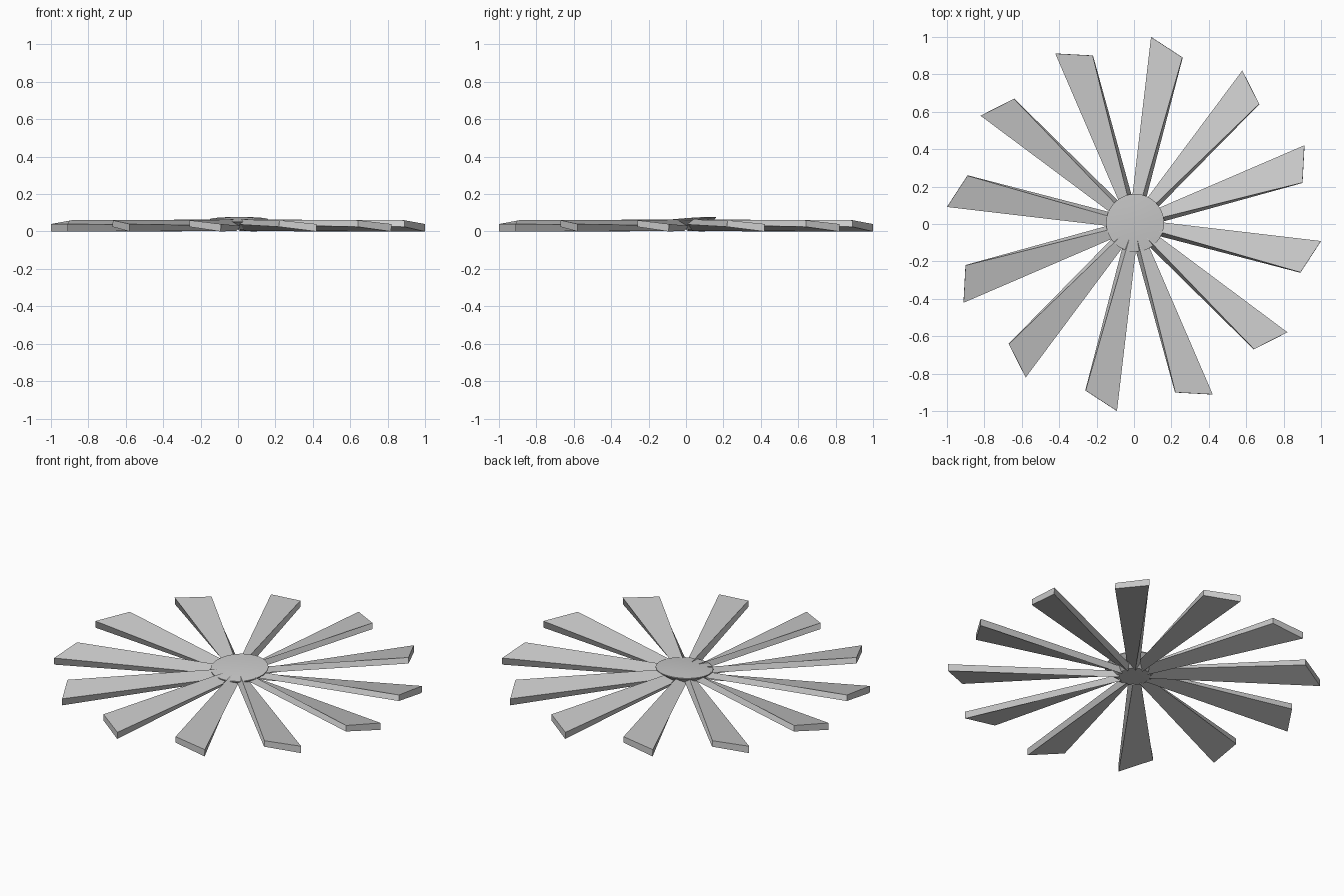
import bpy, bmesh, math
from mathutils import Matrix

if "Cube" in bpy.data.objects:
    bpy.data.objects.remove(bpy.data.objects["Cube"])

grey = bpy.data.materials.new("light_grey")
grey.diffuse_color = (0.6, 0.6, 0.6, 1)
grey.use_nodes = True
grey.node_tree.nodes["Principled BSDF"].inputs["Base Color"].default_value = grey.diffuse_color


def finish(name, bm):
    bmesh.ops.recalc_face_normals(bm, faces=bm.faces)
    me = bpy.data.meshes.new(name)
    bm.to_mesh(me)
    bm.free()
    me.materials.append(grey)
    ob = bpy.data.objects.new(name, me)
    bpy.context.collection.objects.link(ob)
    return ob


# Twisted blade: steep cross-section at the root, nearly flat at a skewed tip
# Each corner is (distance along blade, sideways, height)
ROOT = [(.08, .032, .03), (.08, -.01, .064), (.08, -.034, .038), (.08, .008, .004)]
TIP = [(.999, .097, .04), (.923, -.088, .06), (.923, -.09, .025), (.999, .095, .0)]
BLADES = 12
for i in range(BLADES):
    bm = bmesh.new()
    a = [bm.verts.new(p) for p in ROOT]
    b = [bm.verts.new(p) for p in TIP]
    bm.faces.new(a)
    bm.faces.new(b)
    for k in range(4):
        n = (k + 1) % 4
        bm.faces.new((a[k], a[n], b[n], b[k]))
    angle = math.radians(19.25 + i * 360 / BLADES)
    bm.transform(Matrix.Rotation(angle, 4, 'Z'))
    finish("blade_%02d" % (i + 1), bm)

# Hub: shallow domed cap over a tapering core
PROFILE = [(0, .072), (.08, .071), (.155, .066), (.155, .061), (.09, .012), (0, .01)]
bm = bmesh.new()
vs = [bm.verts.new((r, 0, z)) for r, z in PROFILE]
es = [bm.edges.new(pair) for pair in zip(vs, vs[1:])]
bmesh.ops.spin(bm, geom=vs + es, cent=(0, 0, 0), axis=(0, 0, 1),
               angle=math.tau, steps=32, use_duplicate=False)
bmesh.ops.remove_doubles(bm, verts=bm.verts, dist=1e-4)
# The cap leans slightly, with its rear edge raised
for v in bm.verts:
    if v.co.z > .05:
        v.co.z += .075 * v.co.y
        v.co.x += .006
        v.co.y += .006
hub = finish("hub", bm)
bpy.context.view_layer.objects.active = hub
hub.select_set(True)
bpy.ops.object.shade_smooth_by_angle(angle=math.radians(30))
